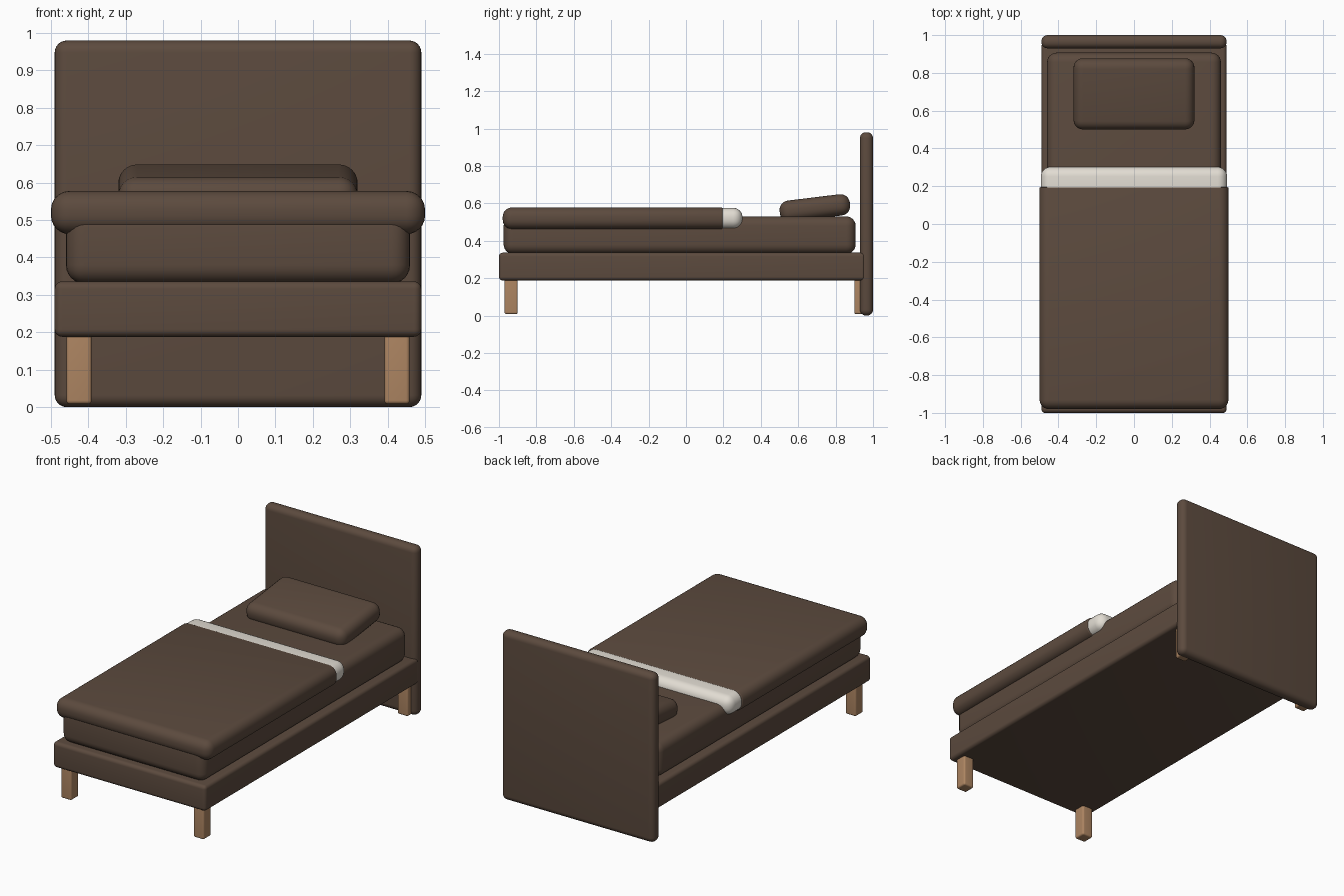
import bpy
import bmesh
import math
from mathutils import Vector

cube = bpy.data.objects.get("Cube")
if cube:
    bpy.data.objects.remove(cube, do_unlink=True)


def material(name, colour):
    mat = bpy.data.materials.new(name)
    mat.use_nodes = True
    mat.diffuse_color = (*colour, 1)
    mat.node_tree.nodes["Principled BSDF"].inputs["Base Color"].default_value = (*colour, 1)
    return mat


brown = material("dark brown", (0.107, 0.069, 0.048))
wood = material("light wood", (0.42, 0.235, 0.122))
cream = material("cream linen", (0.76, 0.72, 0.65))


def rounded_box(name, low, high, radius, mat, tilt=0, back_radius=None):
    """Box between two corners with rounded edges; the back rim may be tighter."""
    low, high = Vector(low), Vector(high)
    size = high - low
    bm = bmesh.new()
    bmesh.ops.create_cube(bm, size=1)
    bmesh.ops.scale(bm, vec=size, verts=bm.verts)

    def at_back(edge):
        return all(v.co.y > size.y / 2 - 1e-4 for v in edge.verts)

    edges = [e for e in bm.edges if back_radius is None or not at_back(e)]
    bmesh.ops.bevel(bm, geom=edges, offset=radius, segments=6, profile=0.5,
                    affect='EDGES', clamp_overlap=True)
    if back_radius:
        rim = [e for e in bm.edges if at_back(e)]
        bmesh.ops.bevel(bm, geom=rim, offset=back_radius, segments=3, profile=0.5,
                        affect='EDGES', clamp_overlap=True)
    mesh = bpy.data.meshes.new(name)
    bm.to_mesh(mesh)
    bm.free()
    mesh.materials.append(mat)
    obj = bpy.data.objects.new(name, mesh)
    obj.location = (low + high) / 2
    obj.rotation_euler.x = math.radians(tilt)
    bpy.context.collection.objects.link(obj)
    bpy.ops.object.select_all(action='DESELECT')
    obj.select_set(True)
    bpy.context.view_layer.objects.active = obj
    bpy.ops.object.shade_smooth_by_angle(angle=math.radians(35))
    return obj


# Bed frame and headboard
rounded_box("headboard", (-0.49, 0.93, 0), (0.49, 1, 0.98), 0.032, brown)
rounded_box("bed_frame", (-0.49, -1, 0.188), (0.49, 0.96, 0.336), 0.02, brown)

# Legs
for side, x in (("left", 0.425), ("right", -0.425)):
    for end, y in (("front", -0.935), ("back", 0.935)):
        rounded_box(f"{end}_{side}_leg", (x - 0.034, y - 0.035, 0.008),
                    (x + 0.034, y + 0.035, 0.21), 0.01, wood)

# Bedding
rounded_box("mattress", (-0.46, -0.975, 0.33), (0.46, 0.907, 0.53), 0.05, brown)
rounded_box("duvet", (-0.5, -0.98, 0.462), (0.5, 0.195, 0.578), 0.05, brown,
            back_radius=0.006)
rounded_box("folded_sheet", (-0.493, 0.1, 0.464), (0.493, 0.302, 0.576), 0.05, cream)
rounded_box("pillow", (-0.32, 0.5, 0.518), (0.32, 0.878, 0.632), 0.05, brown, tilt=7)
